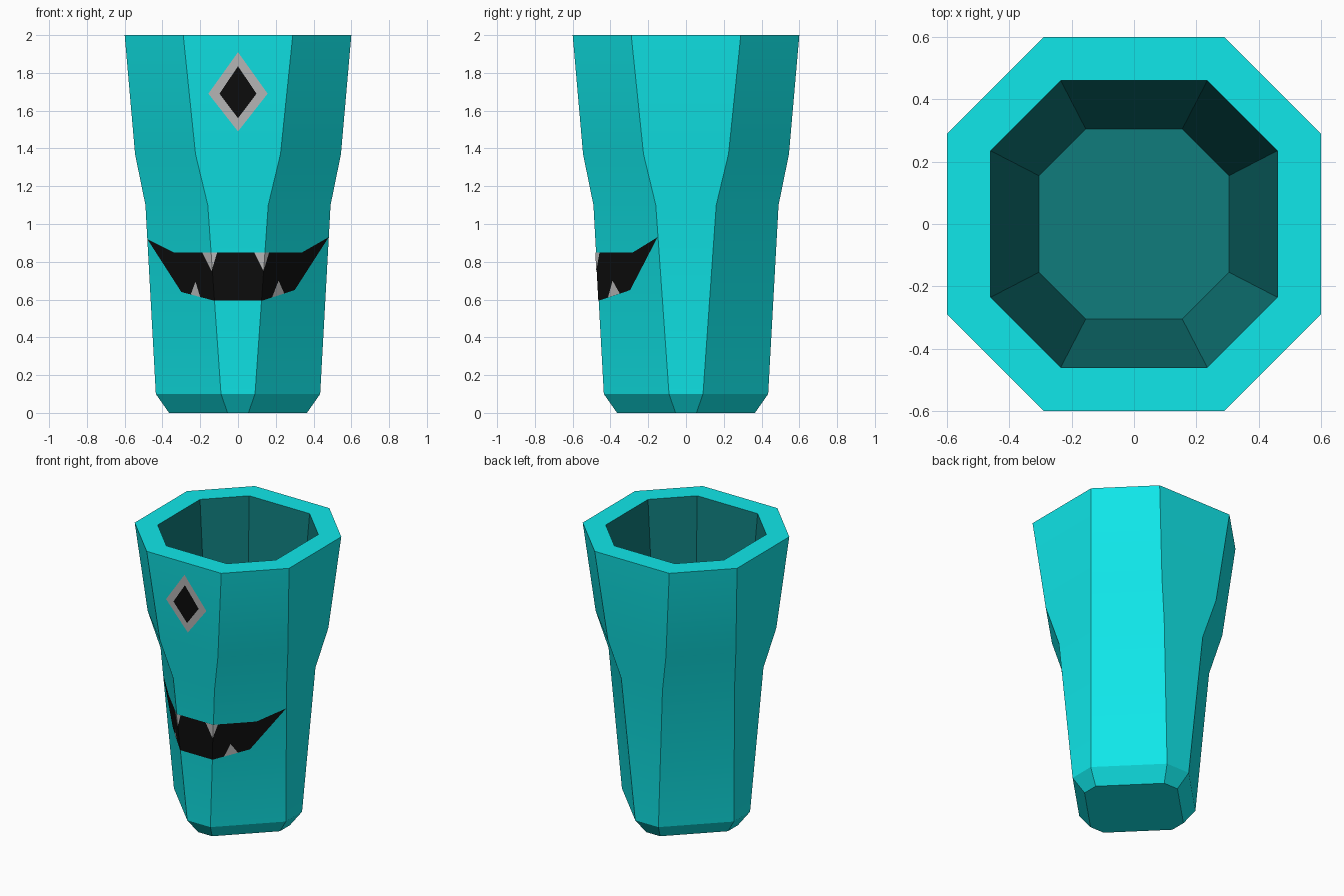
import bpy, bmesh, math
from mathutils import Vector

if "Cube" in bpy.data.objects:
    bpy.data.objects.remove(bpy.data.objects["Cube"])


def material(name, rgb):
    m = bpy.data.materials.new(name)
    m.diffuse_color = (*rgb, 1)
    m.use_nodes = True
    m.node_tree.nodes["Principled BSDF"].inputs["Base Color"].default_value = m.diffuse_color
    return m


TEAL = material("teal", (0.005, 0.8, 0.82))
DARK_TEAL = material("dark_teal", (0.005, 0.2, 0.2))
BLACK = material("black", (0.004, 0.004, 0.004))
GREY = material("tooth_grey", (0.5, 0.5, 0.5))

# Outer levels: z, half width of the octagon, half length of its straight sides
OUTER = [(0, 0.365, 0.055), (0.1, 0.435, 0.09), (1.1, 0.49, 0.16),
         (1.37, 0.545, 0.225), (2, 0.6, 0.29)]
INNER = [(2, 0.46, 0.235), (0.1, 0.305, 0.155)]


def finish(bm, name, mats):
    me = bpy.data.meshes.new(name)
    bm.to_mesh(me)
    bm.free()
    for m in mats:
        me.materials.append(m)
    ob = bpy.data.objects.new(name, me)
    bpy.context.collection.objects.link(ob)
    return ob


def octagon(bm, z, a, b):
    pts = [(b, -a), (a, -b), (a, b), (b, a), (-b, a), (-a, b), (-a, -b), (-b, -a)]
    return [bm.verts.new((x, y, z)) for x, y in pts]


# Cup: stacked octagons, over the rim and down to the inner floor
bm = bmesh.new()
rings = [octagon(bm, *lv) for lv in OUTER + INNER]
bm.faces.new(rings[0][::-1])
for k, (lo, hi) in enumerate(zip(rings, rings[1:])):
    for i in range(8):
        j = (i + 1) % 8
        f = bm.faces.new((lo[i], lo[j], hi[j], hi[i]))
        f.material_index = int(k >= len(OUTER))
bm.faces.new(rings[-1]).material_index = 1
bm.normal_update()
for f in bm.faces:
    f.smooth = True
for e in bm.edges:
    e.smooth = e.calc_face_angle(0) < math.radians(25)
finish(bm, "cup", [TEAL, DARK_TEAL])


def section(z):
    for (z0, a0, b0), (z1, a1, b1) in zip(OUTER, OUTER[1:]):
        if z <= z1:
            t = (z - z0) / (z1 - z0)
            return a0 + t * (a1 - a0), b0 + t * (b1 - b0)


def decal(name, outline, mat, lift):
    """Counter-clockwise x, z outline, folded over the front three panels."""
    bm = bmesh.new()
    bm.faces.new([bm.verts.new((x, 0, z)) for x, z in outline])
    bmesh.ops.triangulate(bm, faces=bm.faces[:])
    (z0, _, b0), (z1, _, b1) = OUTER[1:3]
    for s in (-1, 1):
        bmesh.ops.bisect_plane(bm, geom=bm.verts[:] + bm.edges[:] + bm.faces[:],
                               plane_co=Vector((s * b0, 0, z0)),
                               plane_no=Vector((z1 - z0, 0, -s * (b1 - b0))), dist=1e-5)
    for v in bm.verts:
        a, b = section(v.co.z)
        v.co.y = -(a - max(0, abs(v.co.x) - b)) - lift
    return finish(bm, name, [mat])


def diamond(w, bottom, top, mid=1.69):
    return [(0, bottom), (w, mid), (0, top), (-w, mid)]


# Eye
decal("eye_border", diamond(0.157, 1.49, 1.91), GREY, 0.002)
decal("eye_pupil", diamond(0.098, 1.56, 1.835), BLACK, 0.004)

# Mouth
decal("mouth", [(-0.48, 0.92), (-0.30, 0.64), (-0.13, 0.595), (0.13, 0.595), (0.30, 0.65),
                (0.48, 0.93), (0.34, 0.85), (-0.34, 0.85)], BLACK, 0.002)

# Teeth
decal("upper_tooth_left", [(-0.19, 0.85), (-0.14, 0.75), (-0.11, 0.85)], GREY, 0.004)
decal("upper_tooth_right", [(0.085, 0.85), (0.135, 0.75), (0.165, 0.85)], GREY, 0.004)
decal("lower_tooth_left", [(-0.25, 0.627), (-0.20, 0.613), (-0.225, 0.695)], GREY, 0.004)
decal("lower_tooth_right", [(0.18, 0.611), (0.245, 0.632), (0.215, 0.70)], GREY, 0.004)
